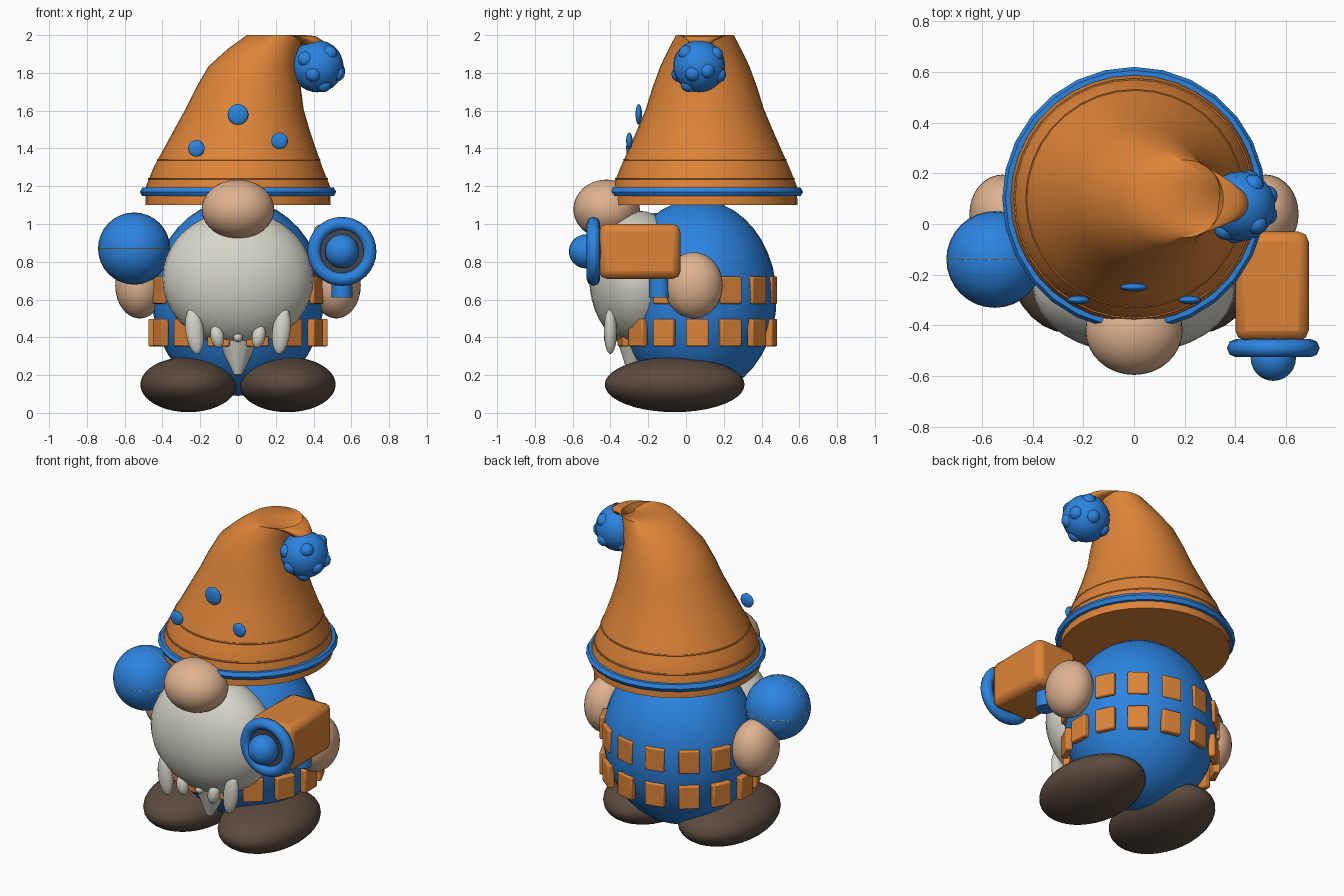
import bpy, bmesh, math
from mathutils import Vector

if "Cube" in bpy.data.objects:
    bpy.data.objects.remove(bpy.data.objects["Cube"])


def material(name, rgb):
    m = bpy.data.materials.new(name)
    m.diffuse_color = (*rgb, 1)
    m.use_nodes = True
    m.node_tree.nodes["Principled BSDF"].inputs["Base Color"].default_value = m.diffuse_color
    return m


ORANGE = material("orange", (0.72, 0.23, 0.04))
BLUE = material("blue", (0.025, 0.23, 0.75))
SKIN = material("skin", (0.74, 0.45, 0.28))
WHITE = material("off_white", (0.68, 0.67, 0.59))
BROWN = material("brown", (0.105, 0.07, 0.05))
DARK = material("dark_grey", (0.06, 0.06, 0.075))
TAN = material("tan", (0.45, 0.38, 0.15))


def finish(name, mat, angle=40):
    ob = bpy.context.object
    ob.name = name
    ob.data.materials.append(mat)
    bpy.ops.object.shade_smooth_by_angle(angle=math.radians(angle))
    return ob


def ball(name, mat, loc, size, rot=(0, 0, 0), seg=32):
    bpy.ops.mesh.primitive_uv_sphere_add(segments=seg, ring_count=seg * 5 // 8, radius=1,
                                         location=loc, rotation=rot)
    bpy.context.object.scale = size if isinstance(size, tuple) else (size,) * 3
    return finish(name, mat)


def ring(name, mat, loc, major, minor, rot=(0, 0, 0), seg=28, sides=8):
    bpy.ops.mesh.primitive_torus_add(location=loc, rotation=rot, major_radius=major,
                                     minor_radius=minor, major_segments=seg, minor_segments=sides)
    return finish(name, mat, 50)


def cone(name, mat, loc, r1, r2, depth, rot=(0, 0, 0), seg=20):
    bpy.ops.mesh.primitive_cone_add(vertices=seg, radius1=r1, radius2=r2, depth=depth,
                                    location=loc, rotation=rot)
    return finish(name, mat)


def box(name, mat, loc, size, rot=(0, 0, 0), bevel=0.0):
    bpy.ops.mesh.primitive_cube_add(size=1, location=loc, rotation=rot)
    ob = bpy.context.object
    ob.scale = size
    bpy.ops.object.transform_apply(location=False, rotation=False, scale=True)
    mod = ob.modifiers.new("bevel", 'BEVEL')
    mod.width, mod.segments = bevel, 2
    return finish(name, mat, 30)


# Body, feet and hands
ball("body", BLUE, (0, 0.06, 0.61), (0.455, 0.42, 0.52))
for side, s in (("left", -1), ("right", 1)):
    ball(side + "_foot", BROWN, (0.262 * s, -0.06, 0.15), (0.255, 0.37, 0.146))
    ball(side + "_hand", SKIN, (0.52 * s, 0.04, 0.675), (0.13, 0.155, 0.175))

# Two rows of square patches around the body
for row, z in enumerate((0.425, 0.65)):
    for i in range(14):
        a = i * math.tau / 14
        box(f"patch_{row}_{i}", ORANGE,
            (0.455 * math.cos(a), 0.06 + 0.402 * math.sin(a), z),
            (0.04, 0.12, 0.145), (0, 0, a), 0.008)

# Beard with hanging locks, and nose
ball("beard", WHITE, (0, -0.25, 0.71), (0.40, 0.262, 0.36))
ball("beard_lock_middle", WHITE, (0, -0.38, 0.40), (0.025, 0.03, 0.025), seg=16)
for s in (-1, 1):
    ball("beard_lock_outer", WHITE, (0.23 * s, -0.40, 0.435), (0.048, 0.035, 0.125), (0, 0.12 * s, 0), 16)
    ball("beard_lock_inner", WHITE, (0.11 * s, -0.40, 0.405), (0.036, 0.035, 0.062), (0, 0.2 * s, 0), 16)
cone("beard_tip", WHITE, (0, -0.27, 0.31), 0.02, 0.13, 0.22, (-0.15, 0, 0), 12)
ball("nose", SKIN, (0, -0.42, 1.078), (0.192, 0.176, 0.157))

# Hat: lofted rings (centre x, centre y, z, radius) that flop over to the right
sections = [(0, .10, 1.10, .49), (0, .10, 1.20, .487), (0, .10, 1.30, .447), (.01, .10, 1.40, .402),
            (.02, .10, 1.50, .358), (.035, .10, 1.61, .312), (.055, .10, 1.72, .278),
            (.08, .10, 1.835, .236), (.14, .10, 1.93, .19), (.20, .10, 2.0, .153),
            (.30, .09, 1.995, .11), (.38, .08, 1.97, .07), (.42, .07, 1.90, .03)]
bm = bmesh.new()
N = 36
loops = [[bm.verts.new((x + r * math.cos(k * math.tau / N), y + r * math.sin(k * math.tau / N), z))
          for k in range(N)] for x, y, z, r in sections]
for lo, hi in zip(loops, loops[1:]):
    for k in range(N):
        j = (k + 1) % N
        bm.faces.new((lo[k], lo[j], hi[j], hi[k]))
bm.faces.new(loops[0][::-1])
bm.faces.new(loops[-1])
mesh = bpy.data.meshes.new("hat")
bm.to_mesh(mesh)
bm.free()
hat = bpy.data.objects.new("hat", mesh)
bpy.context.collection.objects.link(hat)
bpy.ops.object.select_all(action='DESELECT')
hat.select_set(True)
bpy.context.view_layer.objects.active = hat
finish("hat", ORANGE, 60)

# Hat trim: blue band, fine seams and dots
ring("hat_band", BLUE, (0, 0.10, 1.17), 0.494, 0.026, seg=28, sides=6)
ring("hat_seam_low", ORANGE, (0, 0.10, 1.24), 0.472, 0.005, seg=36, sides=6)
ring("hat_seam_high", ORANGE, (0.004, 0.10, 1.34), 0.428, 0.005, seg=36, sides=6)
for x, y, z, r in ((0, -.25, 1.58, .055), (-.22, -.30, 1.40, .044), (.22, -.30, 1.44, .044)):
    ball("hat_dot", BLUE, (x, y, z), (r, 0.017, r), seg=20)

# Pompom with small tufts
pom = Vector((0.42, 0.07, 1.835))
ball("pompom", BLUE, pom, 0.138, seg=24)
for d in ((-.2, -1, -.4), (.6, -.65, .65), (.45, .75, .55), (-.75, .1, .6), (.95, -.3, -.35), (.3, -.5, -.85),
          (-.6, .5, -.6), (.3, .9, -.4), (-.5, -.75, .3), (.9, .35, -.2)):
    ball("pompom_tuft", BLUE, pom + Vector(d).normalized() * 0.115, 0.042, seg=16)

# Ball held at the left, with two fine seams
held = (-0.55, -0.14, 0.87)
ball("held_ball", BLUE, held, 0.19)
for rot in ((0, 0, 0), (math.pi / 2, 0, 0)):
    ring("held_ball_seam", TAN, held, 0.189, 0.002, rot, 32, 6)

# Blaster held at the right
front = (math.pi / 2, 0, 0)
box("blaster_body", ORANGE, (0.545, -0.245, 0.855), (0.29, 0.43, 0.29), bevel=0.04)
ring("blaster_rim", BLUE, (0.55, -0.49, 0.855), 0.147, 0.036, front, 32, 8)
cone("blaster_barrel", DARK, (0.55, -0.47, 0.855), 0.122, 0.122, 0.06, front, 32)
ball("blaster_ball", BLUE, (0.55, -0.53, 0.855), 0.09, seg=24)
cone("blaster_grip", BLUE, (0.55, -0.14, 0.67), 0.055, 0.055, 0.12, seg=16)
